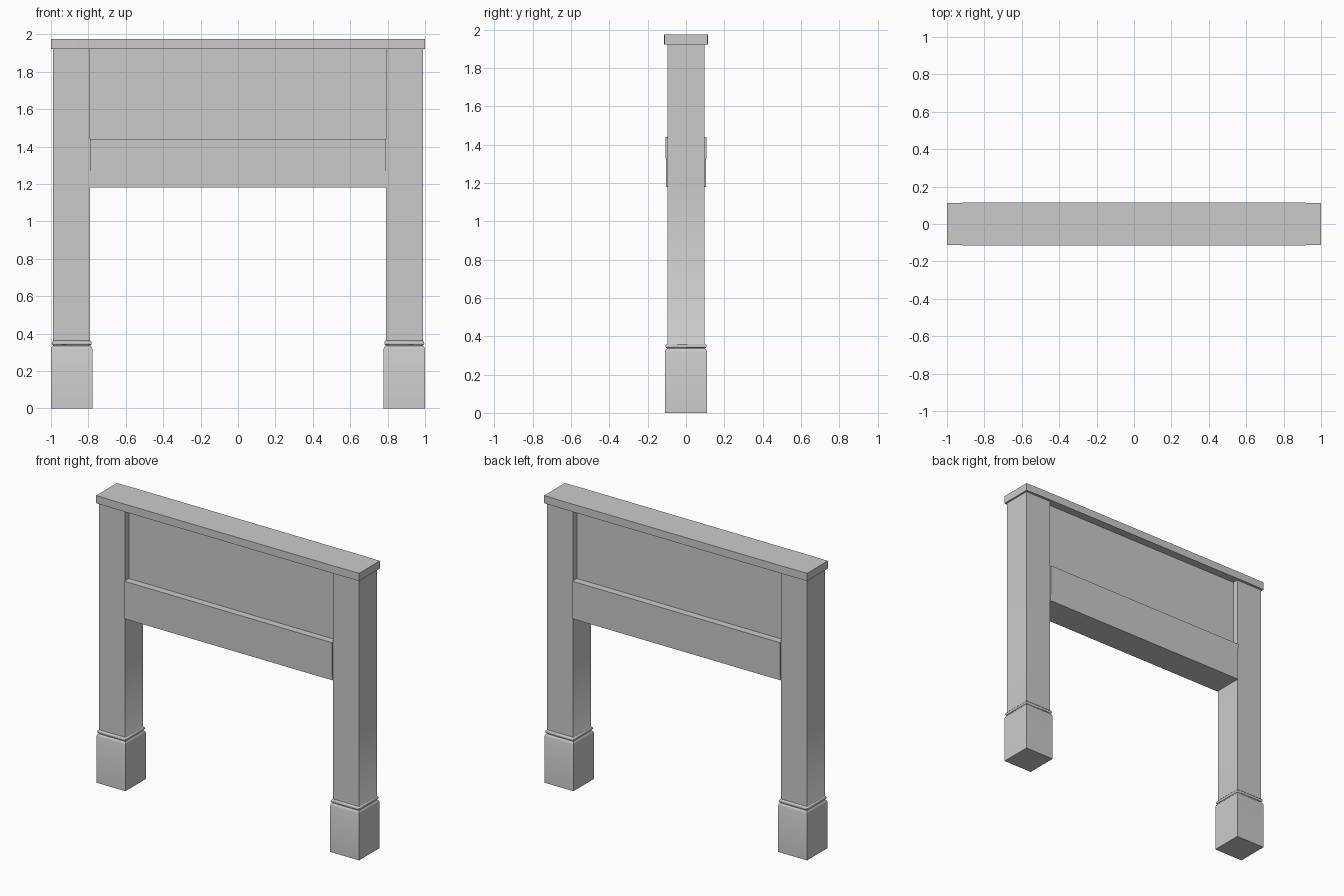
import bpy, bmesh, math

if "Cube" in bpy.data.objects:
    bpy.data.objects.remove(bpy.data.objects["Cube"])


def make_object(name, bm):
    bmesh.ops.recalc_face_normals(bm, faces=bm.faces[:])
    mesh = bpy.data.meshes.new(name)
    bm.to_mesh(mesh)
    bm.free()
    obj = bpy.data.objects.new(name, mesh)
    bpy.context.collection.objects.link(obj)
    return obj


def loft(name, loops):
    """Skin a stack of equally sized point loops and cap both ends."""
    bm = bmesh.new()
    rings = [[bm.verts.new(p) for p in loop] for loop in loops]
    n = len(rings[0])
    for a, b in zip(rings, rings[1:]):
        for i in range(n):
            j = (i + 1) % n
            bm.faces.new((a[i], a[j], b[j], b[i]))
    bm.faces.new(rings[0][::-1])
    bm.faces.new(rings[-1])
    return make_object(name, bm)


def rect(cx, hx, hy, z):
    return [(cx - hx, -hy, z), (cx + hx, -hy, z), (cx + hx, hy, z), (cx - hx, hy, z)]


def mirror_x(obj):
    obj.modifiers.new("mirror", "MIRROR").use_axis[0] = True


def smooth(obj, angle=35):
    bpy.ops.object.select_all(action="DESELECT")
    obj.select_set(True)
    bpy.context.view_layer.objects.active = obj
    bpy.ops.object.shade_smooth_by_angle(angle=math.radians(angle))


POST_X = 0.889

# Square post with a block foot, neck and rounded collar: (z, half x, half y)
profile = [(0, 0.110, 0.1105), (0.32, 0.110, 0.1105), (0.329, 0.107, 0.107),
           (0.335, 0.101, 0.100), (0.338, 0.101, 0.100)]
for i in range(7):
    a = math.pi * (i / 6 - 0.5)
    bulge = 0.006 * math.cos(a)
    profile.append((0.349 + 0.010 * math.sin(a), 0.101 + bulge, 0.101 + bulge))
profile += [(0.362, 0.099, 0.097), (1.18, 0.099, 0.097), (1.925, 0.099, 0.097)]
post = loft("post", [rect(POST_X, hx, hy, z) for z, hx, hy in profile])
mirror_x(post)
smooth(post)

# Recessed panel between the posts
loft("back_panel", [rect(0, 0.79, 0.058, z) for z in (1.40, 1.925)])

# Thick apron standing slightly proud of the posts
loft("apron", [rect(0, 0.79, 0.104, 1.18), rect(0, 0.79, 0.107, 1.44)])

# Top shelf, very slightly narrower toward its ends
half = [(-1, -0.112), (-0.87, -0.1145), (0.87, -0.1145), (1, -0.112)]
outline = half + [(-x, -y) for x, y in half]
loft("top_shelf", [[(x, y, z) for x, y in outline] for z in (1.922, 1.975)])
